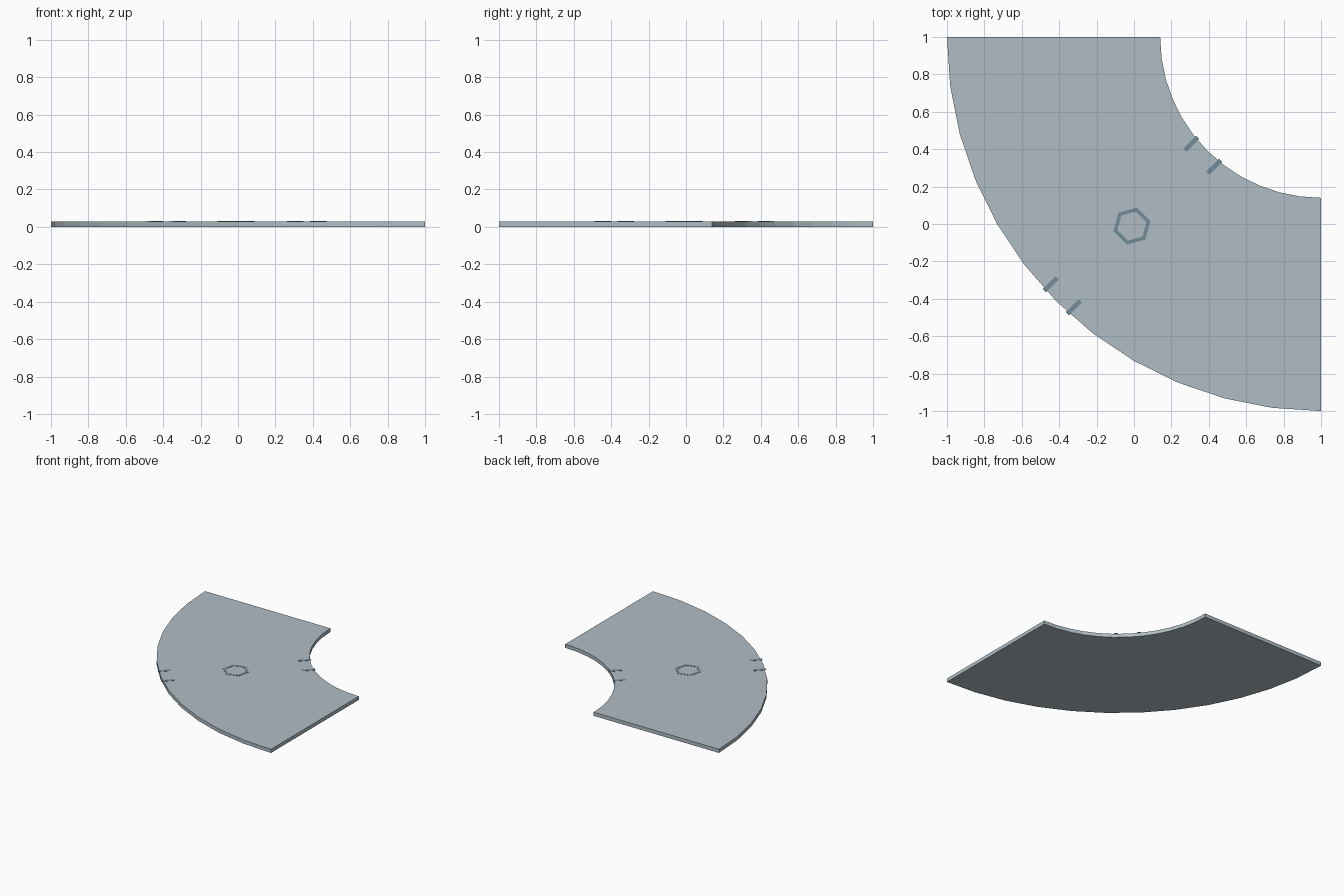
import bpy, math

if "Cube" in bpy.data.objects:
    bpy.data.objects.remove(bpy.data.objects["Cube"])

CX, CY = 1.0, 1.0            # centre of the curve
R_IN, R_OUT, H = 0.86, 2.0, 0.03
STEPS = 12
DIAG = math.radians(225)     # middle direction of the curve


def material(name, rgb):
    m = bpy.data.materials.new(name)
    m.diffuse_color = (*rgb, 1)
    m.use_nodes = True
    m.node_tree.nodes["Principled BSDF"].inputs["Base Color"].default_value = m.diffuse_color
    return m


pale = material("pale blue grey", (0.434, 0.515, 0.558))
dark = material("slate blue grey", (0.175, 0.262, 0.325))


def strip_solid(name, inner, outer, z0, z1, mat, closed=False):
    """Solid made from matching inner and outer outlines."""
    n = len(inner)
    verts = [(x, y, z) for z in (z0, z1) for line in (inner, outer) for x, y in line]
    bi, bo, ti, to = 0, n, 2 * n, 3 * n
    faces = []
    for i in range(n if closed else n - 1):
        j = (i + 1) % n
        faces += [(ti + i, to + i, to + j, ti + j), (bi + i, bi + j, bo + j, bo + i),
                  (bo + i, bo + j, to + j, to + i), (bi + j, bi + i, ti + i, ti + j)]
    if not closed:
        e = n - 1
        faces += [(bi, bo, to, ti), (bo + e, bi + e, ti + e, to + e)]
    me = bpy.data.meshes.new(name)
    me.from_pydata(verts, [], faces)
    me.materials.append(mat)
    ob = bpy.data.objects.new(name, me)
    bpy.context.collection.objects.link(ob)
    return ob


def arc(cx, cy, r, angles):
    return [(cx + r * math.cos(a), cy + r * math.sin(a)) for a in angles]


# curved floor slab
sweep = [math.radians(180 + 90 * i / STEPS) for i in range(STEPS + 1)]
strip_solid("curved_slab", arc(CX, CY, R_IN, sweep), arc(CX, CY, R_OUT, sweep), 0, H, pale)

# hexagon outline in the middle of the slab
mid = 1 + (R_IN + R_OUT) / 2 * math.cos(DIAG)
hexa = [math.radians(15 + 60 * i) for i in range(6)]
strip_solid("hexagon_mark", arc(mid, mid, 0.08, hexa), arc(mid, mid, 0.102, hexa),
            H - 0.001, H + 0.0015, dark, closed=True)

# pairs of tick marks at the inner and outer edges
u = (math.cos(DIAG), math.sin(DIAG))
v = (-u[1], u[0])


def local(r, t):
    return (CX + r * u[0] + t * v[0], CY + r * u[1] + t * v[1])


L, W = 0.048, 0.013
for edge, r in (("inner", 0.894), ("outer", 1.957)):
    for side, t in (("left", -0.087), ("right", 0.087)):
        strip_solid(f"{edge}_tick_{side}",
                    [local(r - L, t - W), local(r - L, t + W)],
                    [local(r + L, t - W), local(r + L, t + W)],
                    H - 0.001, H + 0.0015, dark)
